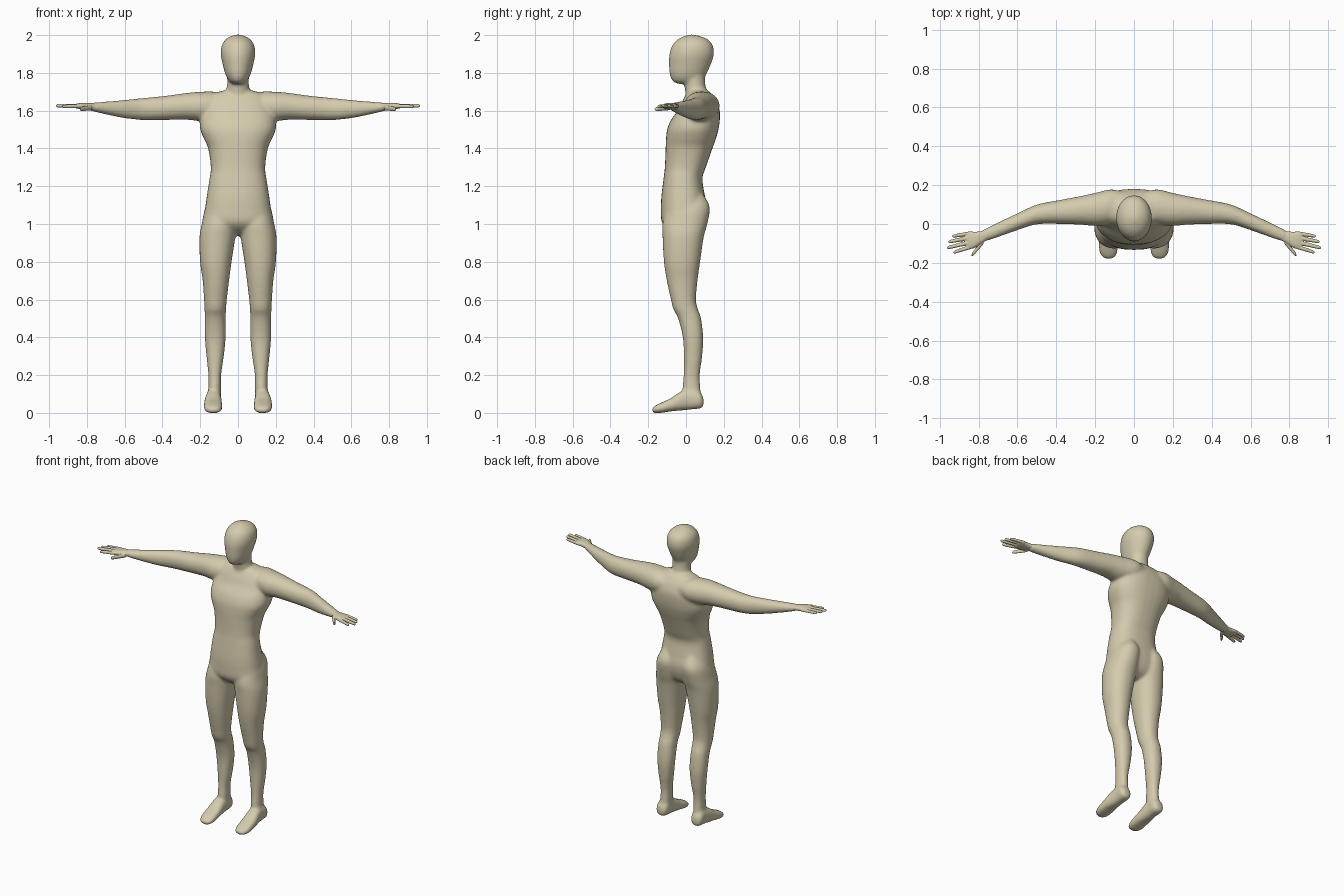
import bpy, bmesh, math

skin = bpy.data.materials.new("pale_sand")
skin.diffuse_color = (0.66, 0.60, 0.42, 1)

# axis order of a section: (along, a, b) -> (x, y, z)
ORDER = {'x': lambda t, a, b: (t, a, b),
         'y': lambda t, a, b: (a, t, b),
         'z': lambda t, a, b: (a, b, t)}


def spline(rows, steps=5):
    """Catmull-Rom interpolation through section rows."""
    pts = [rows[0]] + rows + [rows[-1]]
    out = []
    for i in range(1, len(pts) - 2):
        p0, p1, p2, p3 = pts[i - 1:i + 3]
        for s in range(steps):
            u = s / steps
            out.append([0.5 * (2 * b + (c - a) * u + (2 * a - 5 * b + 4 * c - d) * u * u
                               + (3 * b - a - 3 * c + d) * u ** 3)
                        for a, b, c, d in zip(p0, p1, p2, p3)])
    return out + [list(rows[-1])]


def loft(bm, axis, rows, power=2.2, sign=1, n=32):
    """Closed loft; each row is (along, a_min, a_max, b_min, b_max)."""
    rings = []
    for t, a0, a1, b0, b1 in spline(rows):
        ring = []
        for k in range(n):
            ang = 2 * math.pi * k / n
            c, s = math.cos(ang), math.sin(ang)
            a = (a0 + a1) / 2 + (a1 - a0) / 2 * math.copysign(abs(c) ** (2 / power), c)
            b = (b0 + b1) / 2 + (b1 - b0) / 2 * math.copysign(abs(s) ** (2 / power), s)
            x, y, z = ORDER[axis](t, a, b)
            ring.append(bm.verts.new((x * sign, y, z)))
        rings.append(ring)
    for r, q in zip(rings, rings[1:]):
        for k in range(n):
            bm.faces.new((r[k], r[(k + 1) % n], q[(k + 1) % n], q[k]))
    bm.faces.new(rings[0])
    bm.faces.new(rings[-1])


def finish(bm, name, voxel, iterations):
    """Fuse overlapping lofts into one smooth skin."""
    bmesh.ops.recalc_face_normals(bm, faces=bm.faces[:])
    me = bpy.data.meshes.new(name)
    bm.to_mesh(me)
    bm.free()
    me.materials.append(skin)
    ob = bpy.data.objects.new(name, me)
    bpy.context.collection.objects.link(ob)
    rm = ob.modifiers.new("fuse", 'REMESH')
    rm.mode = 'VOXEL'
    rm.voxel_size = voxel
    rm.use_smooth_shade = True
    sm = ob.modifiers.new("soften", 'SMOOTH')
    sm.factor = 0.5
    sm.iterations = iterations


def sym(rows):
    """Rows (z, half width, y front, y back) made symmetric in x."""
    return [(z, -w, w, f, b) for z, w, f, b in rows]


head = sym([(1.742, .025, -.045, .05), (1.757, .048, -.072, .09), (1.79, .066, -.086, .106),
            (1.84, .08, -.09, .13), (1.90, .092, -.088, .148), (1.95, .085, -.07, .14),
            (1.98, .062, -.04, .112), (1.996, .034, -.005, .07), (2.003, .012, .02, .04)])
neck = sym([(1.64, .085, 0, .14), (1.69, .068, -.003, .118), (1.73, .058, -.008, .104),
            (1.80, .058, -.01, .10)])
torso = sym([(1.71, .06, .03, .11), (1.69, .13, .005, .135), (1.65, .17, -.02, .162),
             (1.60, .19, -.045, .179), (1.55, .20, -.08, .179), (1.50, .20, -.10, .172),
             (1.45, .18, -.106, .158), (1.40, .158, -.108, .14), (1.30, .144, -.112, .105),
             (1.24, .151, -.119, .087), (1.15, .165, -.13, .10), (1.08, .175, -.133, .112),
             (1.01, .183, -.128, .10), (.965, .13, -.09, .075), (.94, .05, -.04, .035)])
arm = [(.05, .03, .165, 1.58, 1.68), (.12, 0, .178, 1.55, 1.70), (.20, -.01, .16, 1.545, 1.70),
       (.27, -.004, .145, 1.552, 1.694), (.38, 0, .124, 1.551, 1.679), (.50, -.002, .10, 1.55, 1.667),
       (.60, -.032, .055, 1.56, 1.657), (.70, -.068, .008, 1.58, 1.648), (.79, -.098, -.036, 1.602, 1.641)]
leg = [(1.16, .04, .13, -.06, .09), (1.09, .012, .172, -.10, .126), (1.0, .008, .192, -.125, .113),
       (.93, .014, .204, -.124, .094), (.80, .034, .201, -.117, .075), (.70, .047, .187, -.102, .061),
       (.60, .059, .18, -.08, .053), (.55, .063, .177, -.068, .063), (.50, .065, .176, -.042, .08),
       (.40, .065, .176, -.017, .091), (.30, .075, .167, -.012, .086), (.20, .089, .157, -.013, .073),
       (.12, .09, .157, -.018, .077), (.05, .095, .16, 0, .08)]
foot = [(-.179, .11, .15, .006, .024), (-.165, .093, .169, -.001, .037), (-.13, .083, .181, 0, .055),
        (-.08, .083, .181, .008, .078), (-.03, .087, .176, .012, .112), (.02, .089, .169, .017, .13),
        (.06, .088, .17, .021, .122), (.083, .096, .164, .026, .10), (.093, .11, .148, .038, .075)]

# body: head, neck, torso and mirrored limbs fused together
body = bmesh.new()
loft(body, 'z', head, 2.0)
loft(body, 'z', neck, 2.0)
loft(body, 'z', torso, 2.4)
for side in (1, -1):
    loft(body, 'x', arm, 2.1, side)
    loft(body, 'z', leg, 2.15, side)
    loft(body, 'y', foot, 2.4, side)
finish(body, "body", 0.008, 12)

# hands: palm, four fingers and thumb
palm = [(.74, -.076, -.018, 1.60, 1.638), (.78, -.096, -.036, 1.604, 1.64),
        (.82, -.122, -.04, 1.607, 1.641), (.85, -.13, -.038, 1.611, 1.638),
        (.865, -.122, -.046, 1.616, 1.634)]
# base x, base y, tip x, tip y, base z, tip z, radius
digits = [(.84, -.047, .936, -.063, 1.625, 1.624, .0092), (.84, -.070, .956, -.092, 1.626, 1.626, .0098),
          (.84, -.094, .964, -.123, 1.626, 1.626, .0100), (.83, -.115, .930, -.146, 1.624, 1.622, .0098),
          (.775, -.09, .836, -.161, 1.616, 1.608, .0125)]
for side, name in ((1, "left_hand"), (-1, "right_hand")):
    hand = bmesh.new()
    loft(hand, 'x', palm, 2.4, side)
    for x0, y0, x1, y1, z0, z1, r in digits:
        rows = []
        for u, k in ((0, 1.1), (.5, 1.05), (.9, .9), (.97, .65), (1, .3)):
            x, y, z = x0 + (x1 - x0) * u, y0 + (y1 - y0) * u, z0 + (z1 - z0) * u
            rows.append((x, y - r * k, y + r * k, z - r * k, z + r * k))
        loft(hand, 'x', rows, 2.0, side, 12)
    finish(hand, name, 0.003, 2)
